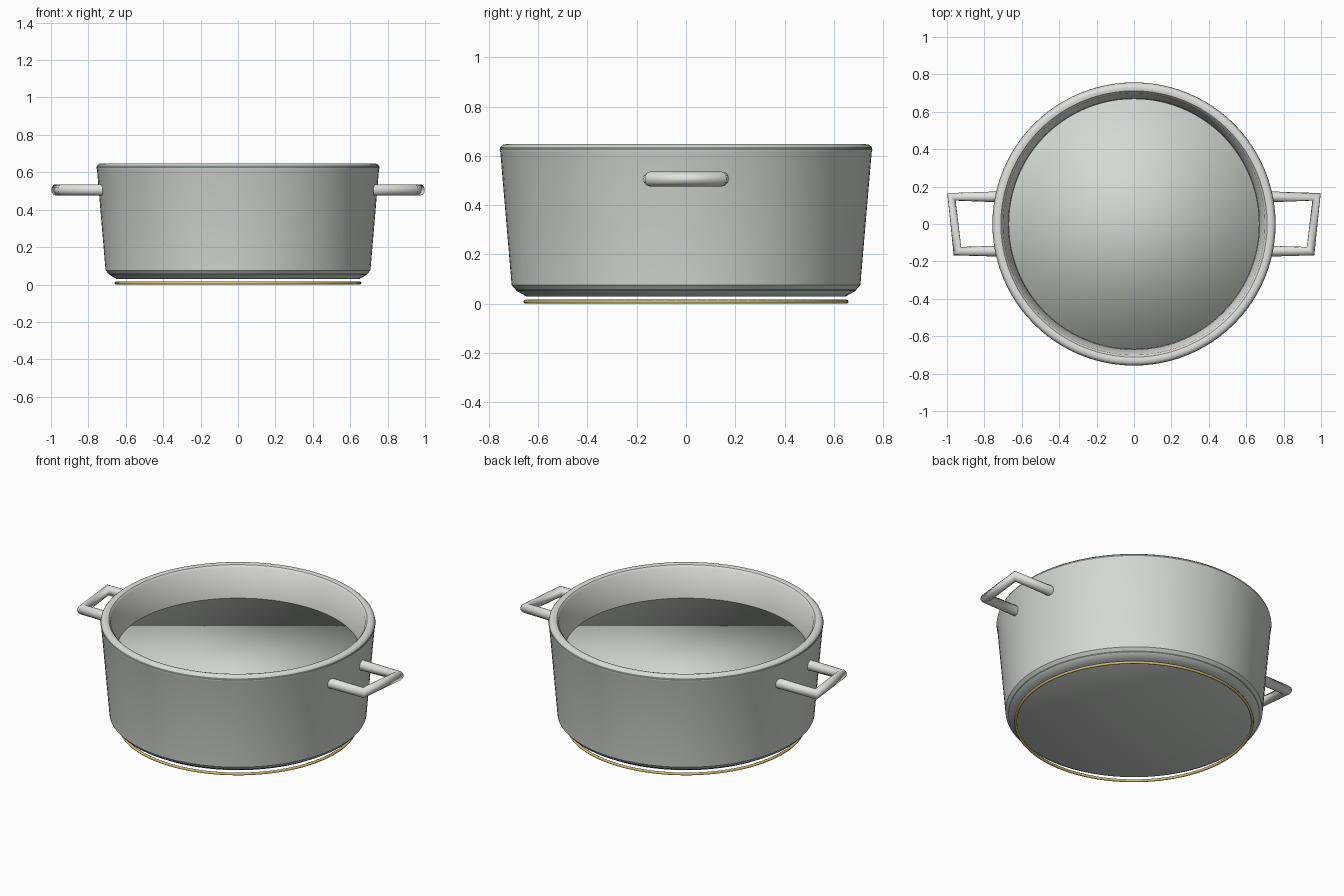
import bpy, bmesh, math

if "Cube" in bpy.data.objects:
    bpy.data.objects.remove(bpy.data.objects["Cube"])

SEG = 96


def material(name, rgb):
    m = bpy.data.materials.new(name)
    m.diffuse_color = (*rgb, 1)
    m.use_nodes = True
    m.node_tree.nodes["Principled BSDF"].inputs["Base Color"].default_value = m.diffuse_color
    return m


steel = material("brushed_steel", (0.66, 0.69, 0.66))
pale = material("pale_steel", (0.76, 0.76, 0.74))
dark = material("dark_trim", (0.20, 0.24, 0.22))
brass = material("brass", (0.64, 0.52, 0.18))


def lathe(name, profile, mats, angle=None, closed=False, slots=None):
    """Spin an (r, z) profile about z; open ends are capped with discs."""
    bm = bmesh.new()
    rings = [[bm.verts.new((r * math.cos(2 * math.pi * i / SEG),
                            r * math.sin(2 * math.pi * i / SEG), z))
              for i in range(SEG)] for r, z in profile]
    pairs = list(zip(rings, rings[1:]))
    if closed:
        pairs.append((rings[-1], rings[0]))
    for k, (a, b) in enumerate(pairs):
        for i in range(SEG):
            j = (i + 1) % SEG
            f = bm.faces.new((a[i], a[j], b[j], b[i]))
            f.material_index = slots.get(k, 0) if slots else 0
    if not closed:
        bm.faces.new(list(reversed(rings[0])))
        bm.faces.new(rings[-1])
    bmesh.ops.recalc_face_normals(bm, faces=bm.faces)
    for f in bm.faces:
        f.smooth = True
    me = bpy.data.meshes.new(name)
    bm.to_mesh(me)
    bm.free()
    for m in mats:
        me.materials.append(m)
    ob = bpy.data.objects.new(name, me)
    bpy.context.collection.objects.link(ob)
    if angle:
        bpy.ops.object.select_all(action='DESELECT')
        ob.select_set(True)
        bpy.context.view_layer.objects.active = ob
        bpy.ops.object.shade_smooth_by_angle(angle=math.radians(angle))
    return ob


# Pot wall: chamfered foot, flared side, rounded rim, inner wall and floor.
# Dark trim lines sit at the foot (segment 1) and under the rim (segment 5);
# the rim top and inner wall (segments 7 on) are paler.
lathe("pot_body", [
    (0.65, 0.03), (0.688, 0.052), (0.694, 0.060), (0.708, 0.075),
    (0.754, 0.615), (0.757, 0.624), (0.754, 0.636), (0.744, 0.645),
    (0.728, 0.648), (0.712, 0.644), (0.70, 0.63), (0.672, 0.45),
    (0.655, 0.06)], [steel, dark, pale], angle=35,
    slots={1: 1, 5: 1, 7: 2, 8: 2, 9: 2, 10: 2, 11: 2})

# Raised inner floor block, softly shaded over its edge
lathe("inner_floor", [(0.67, 0.065), (0.67, 0.46)], [steel])

# Thin brass ring under the foot
lathe("base_ring", [
    (0.652 + 0.008 * math.cos(math.pi * k / 4),
     0.008 + 0.008 * math.sin(math.pi * k / 4))
    for k in range(8)], [brass], closed=True)


# Tubular side handles with a slanted grip bar
def handle(name, side):
    cu = bpy.data.curves.new(name, 'CURVE')
    cu.dimensions = '3D'
    cu.twist_mode = 'Z_UP'
    cu.bevel_depth = 0.03
    cu.bevel_resolution = 4
    cu.use_fill_caps = True
    path = [(0.70, 0.145), (0.976, 0.145), (0.944, -0.145), (0.70, -0.145)]
    sp = cu.splines.new('POLY')
    sp.points.add(len(path) - 1)
    for p, (x, y) in zip(sp.points, path):
        p.co = (side * x, y, 0.506, 1)
    cu.materials.append(pale)
    bpy.context.collection.objects.link(bpy.data.objects.new(name, cu))


handle("handle_right", 1)
handle("handle_left", -1)
